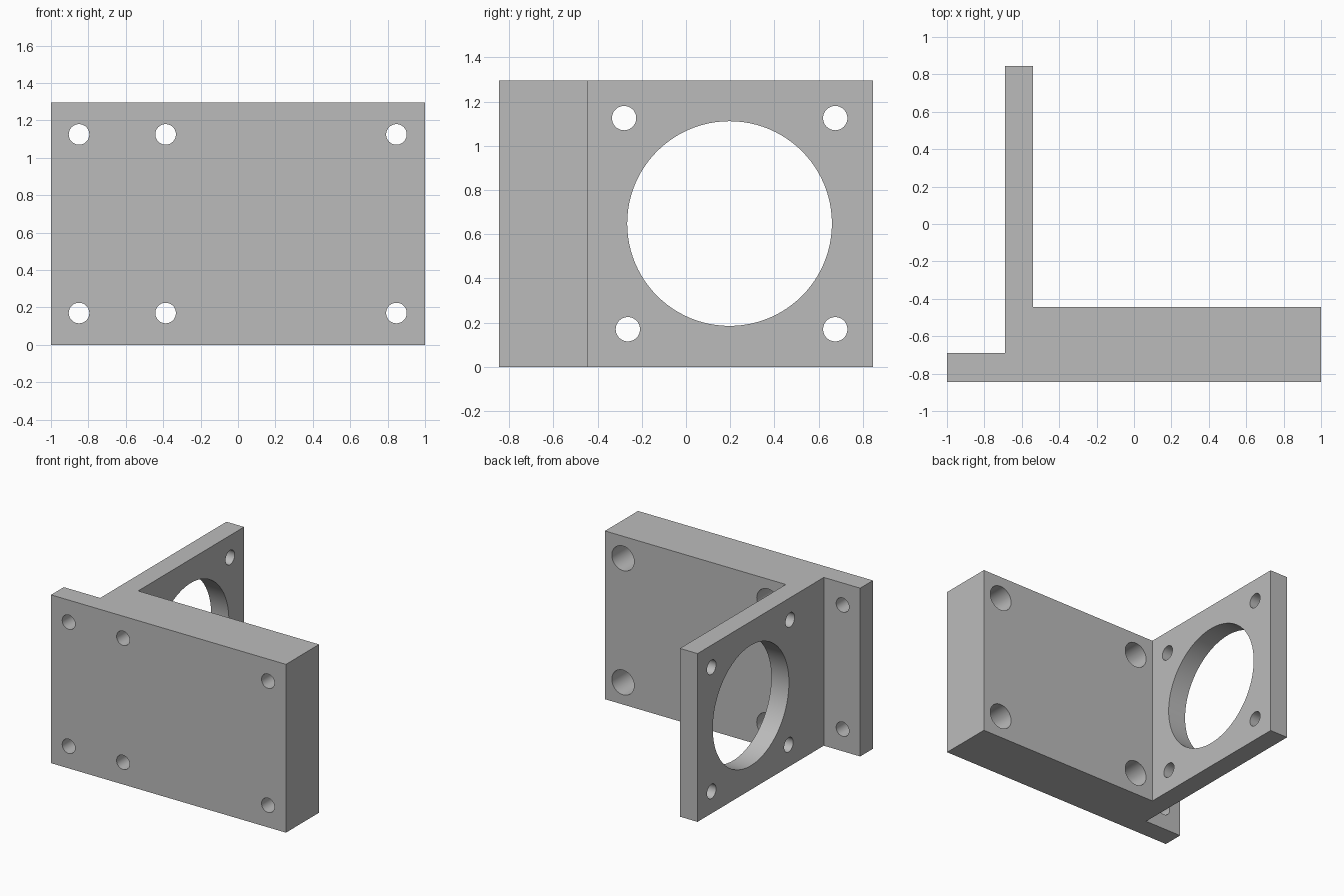
import bpy
import bmesh
from math import pi, radians
from mathutils import Matrix

cube = bpy.data.objects.get("Cube")
if cube:
    bpy.data.objects.remove(cube, do_unlink=True)

# Main dimensions
H = 1.295
FRONT, FLANGE_BACK, BLOCK_BACK, BACK = -0.845, -0.69, -0.443, 0.845
PLATE_L, PLATE_R = -0.69, -0.54
R = 0.055

grey = bpy.data.materials.new("machined_grey")
grey.use_nodes = True
colour = (0.5, 0.5, 0.5, 1)
grey.diffuse_color = colour
grey.node_tree.nodes["Principled BSDF"].inputs["Base Color"].default_value = colour


def make_object(name, bm):
    bmesh.ops.recalc_face_normals(bm, faces=bm.faces)
    mesh = bpy.data.meshes.new(name)
    bm.to_mesh(mesh)
    bm.free()
    mesh.materials.append(grey)
    obj = bpy.data.objects.new(name, mesh)
    bpy.context.collection.objects.link(obj)
    return obj


def drill(body, name, axis, centre, radius, depth, segments=48):
    """Cut a round hole along X or Y."""
    turn = Matrix.Rotation(pi / 2, 4, "Y" if axis == "X" else "X")
    bm = bmesh.new()
    bmesh.ops.create_cone(bm, cap_ends=True, segments=segments, radius1=radius,
                          radius2=radius, depth=depth,
                          matrix=Matrix.Translation(centre) @ turn)
    cutter = make_object(name, bm)
    mod = body.modifiers.new(name, "BOOLEAN")
    mod.operation = "DIFFERENCE"
    mod.solver = "EXACT"
    mod.object = cutter
    bpy.context.view_layer.objects.active = body
    bpy.ops.object.modifier_apply(modifier=mod.name)
    bpy.data.objects.remove(cutter, do_unlink=True)


# Bracket body: thin flange, upright plate and thick block in one extrusion
profile = [(-1, FRONT), (1, FRONT), (1, BLOCK_BACK), (PLATE_R, BLOCK_BACK),
           (PLATE_R, BACK), (PLATE_L, BACK), (PLATE_L, FLANGE_BACK), (-1, FLANGE_BACK)]
bm = bmesh.new()
face = bm.faces.new([bm.verts.new((x, y, 0)) for x, y in profile])
ext = bmesh.ops.extrude_face_region(bm, geom=[face])
top = [v for v in ext["geom"] if isinstance(v, bmesh.types.BMVert)]
bmesh.ops.translate(bm, verts=top, vec=(0, 0, H))
body = make_object("motor_mount_bracket", bm)

# Mounting holes, counterbored from behind in the thick block
for z in (0.17, 1.125):
    for x in (-0.85, -0.387, 0.847):
        drill(body, "mounting_hole", "Y", (x, FRONT, z), R, 1.2)
        if x > PLATE_R:
            depth = BLOCK_BACK - FLANGE_BACK
            drill(body, "counterbore", "Y", (x, BLOCK_BACK, z), 0.095, 2 * depth)

# Large round opening and its four screw holes in the upright plate
plate_x = (PLATE_L + PLATE_R) / 2
drill(body, "round_opening", "X", (plate_x, 0.197, 0.648), 0.463, 0.3, 96)
for y, z in ((-0.28, 1.125), (-0.263, 0.17), (0.675, 1.125), (0.675, 0.17)):
    drill(body, "screw_hole", "X", (plate_x, y, z), R, 0.25)

# Smooth bores with crisp edges
bpy.ops.object.select_all(action="DESELECT")
body.select_set(True)
bpy.context.view_layer.objects.active = body
bpy.ops.object.shade_smooth_by_angle(angle=radians(30))
